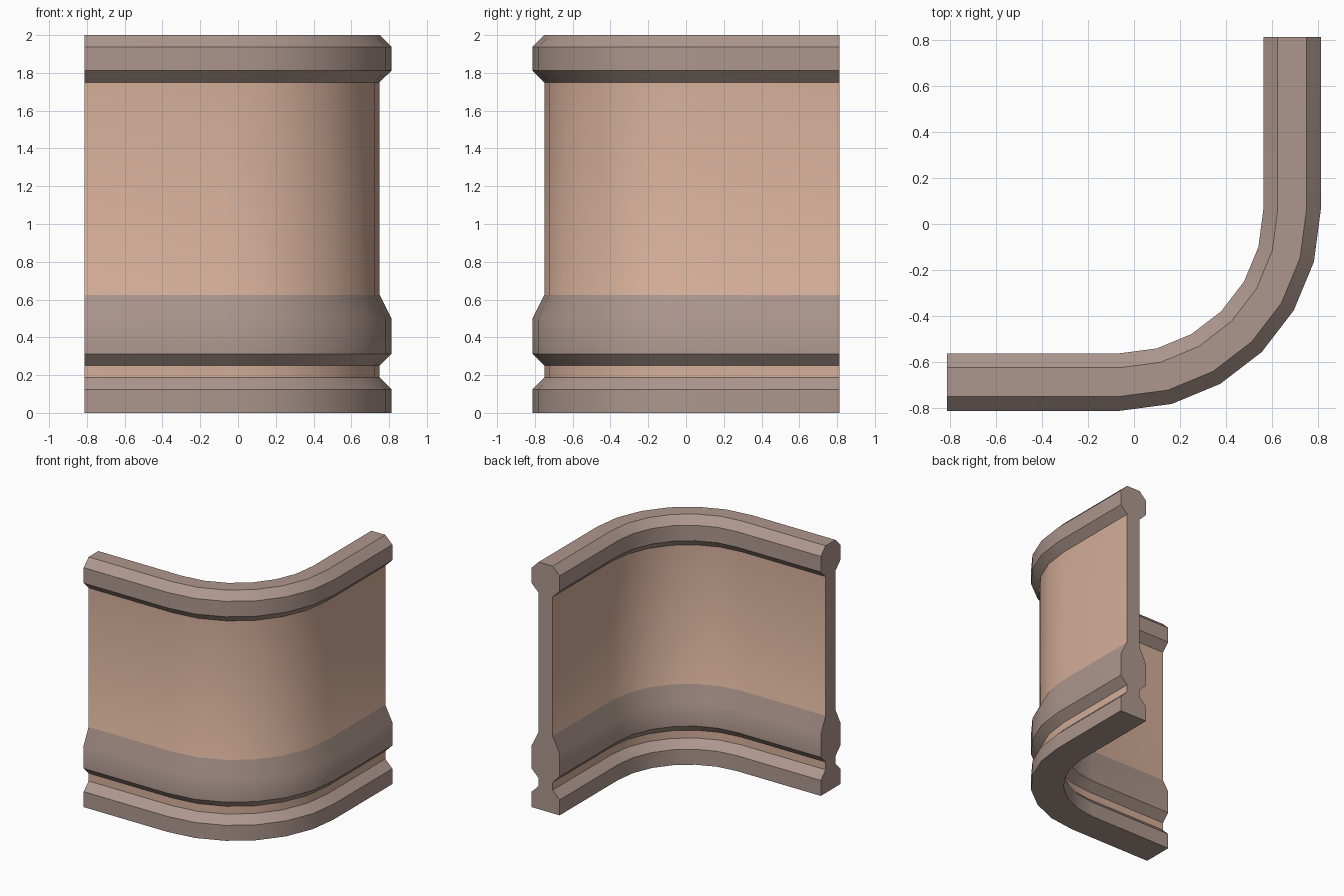
import bpy, bmesh, math

if "Cube" in bpy.data.objects:
    bpy.data.objects.remove(bpy.data.objects["Cube"])


def material(name, color):
    m = bpy.data.materials.new(name)
    m.diffuse_color = (*color, 1)
    m.use_nodes = True
    m.node_tree.nodes["Principled BSDF"].inputs["Base Color"].default_value = m.diffuse_color
    return m


# Half profile: (half thickness, height), mirrored to the inner side
half = [(0.125, 0), (0.125, 0.125), (0.0625, 0.1875), (0.0625, 0.25),
        (0.125, 0.3125), (0.125, 0.5), (0.0625, 0.625), (0.0625, 1.75),
        (0.125, 1.8125), (0.125, 1.9375), (0.0625, 2.0)]
profile = half + [(-t, z) for t, z in reversed(half)]

# Path stations: (base point, outward direction); straight, 90 degree bend, straight
C, R, END, SEGS = 0.0625, 0.75, 0.8125, 6
stations = [((-END, C), (0, -1))]
for i in range(SEGS + 1):
    a = -math.pi / 2 + i * math.pi / 2 / SEGS
    stations.append(((-C, C), (math.cos(a), math.sin(a))))
stations.append(((-C, END), (1, 0)))

# Sweep the profile along the path
bm = bmesh.new()
rings = [[bm.verts.new((bx + dx * (R + t), by + dy * (R + t), z)) for t, z in profile]
         for (bx, by), (dx, dy) in stations]
n = len(profile)
for a, b in zip(rings, rings[1:]):
    for i in range(n):
        j = (i + 1) % n
        f = bm.faces.new((a[i], b[i], b[j], a[j]))
        # plaster on the recessed vertical bands, stone on the mouldings
        recessed = abs(profile[i][0]) == abs(profile[j][0]) == 0.0625
        f.material_index = 1 if recessed and profile[i][1] != profile[j][1] else 0

# Flat end caps
bm.faces.new(rings[0])
bm.faces.new(rings[-1])
bmesh.ops.recalc_face_normals(bm, faces=bm.faces)

mesh = bpy.data.meshes.new("curved_corner_wall")
bm.to_mesh(mesh)
bm.free()
wall = bpy.data.objects.new("curved_corner_wall", mesh)
bpy.context.collection.objects.link(wall)
mesh.materials.append(material("stone_trim", (0.42, 0.31, 0.27)))
mesh.materials.append(material("plaster", (0.67, 0.43, 0.32)))

# Smooth round the bend, crisp moulding edges
bpy.context.view_layer.objects.active = wall
wall.select_set(True)
bpy.ops.object.shade_smooth_by_angle(angle=math.radians(30))
